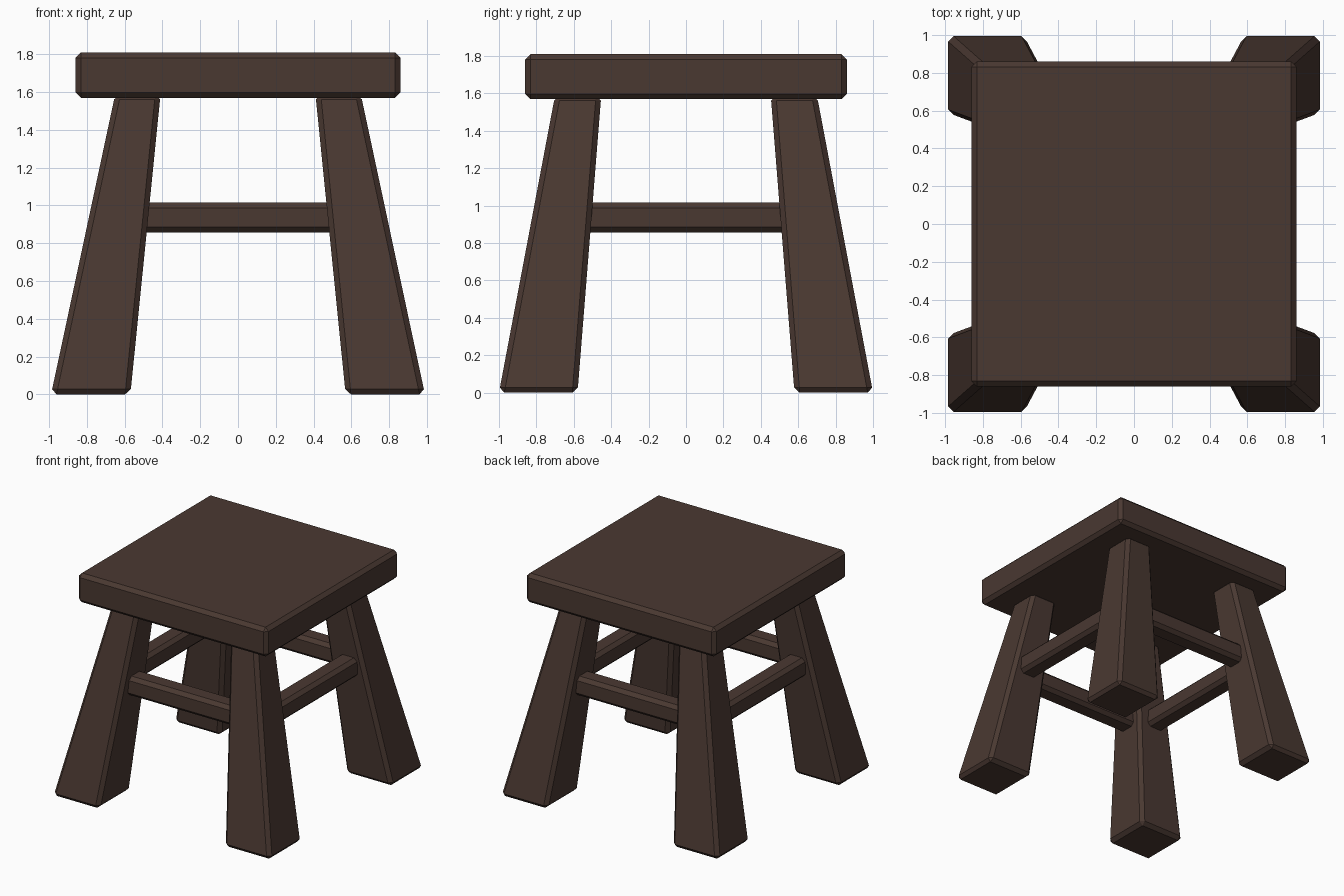
import bpy, bmesh

if "Cube" in bpy.data.objects:
    bpy.data.objects.remove(bpy.data.objects["Cube"])

wood = bpy.data.materials.new("dark_wood")
wood.diffuse_color = (0.068, 0.040, 0.031, 1)
wood.use_nodes = True
wood.node_tree.nodes["Principled BSDF"].inputs["Base Color"].default_value = wood.diffuse_color
BEVEL = 0.028


def tapered_block(name, low, high, z0, z1):
    """Chamfered block between two rectangles, each (x0, x1, y0, y1)."""
    bm = bmesh.new()
    bmesh.ops.create_cube(bm, size=2)
    for v in bm.verts:
        x0, x1, y0, y1 = low if v.co.z < 0 else high
        v.co = (x0 if v.co.x < 0 else x1,
                y0 if v.co.y < 0 else y1,
                z0 if v.co.z < 0 else z1)
    bmesh.ops.bevel(bm, geom=bm.edges[:], offset=BEVEL, segments=1,
                    affect='EDGES', profile=0.5)
    bmesh.ops.recalc_face_normals(bm, faces=bm.faces[:])
    mesh = bpy.data.meshes.new(name)
    bm.to_mesh(mesh)
    bm.free()
    mesh.materials.append(wood)
    obj = bpy.data.objects.new(name, mesh)
    bpy.context.collection.objects.link(obj)
    return obj


def span(sign, inner, outer):
    return tuple(sorted((sign * inner, sign * outer)))


# Seat slab
top = (-0.86, 0.86, -0.86, 0.86)
tapered_block("seat", top, top, 1.57, 1.81)

# Four splayed, tapering legs
for sy, depth in ((-1, "front"), (1, "back")):
    for sx, side in ((-1, "left"), (1, "right")):
        foot = span(sx, 0.57, 0.99) + span(sy, 0.58, 1.0)
        head = span(sx, 0.41, 0.65) + span(sy, 0.453, 0.70)
        tapered_block(f"{depth}_{side}_leg", foot, head, 0.0, 1.59)

# Stretcher rails running between the legs, ends buried in them
for s, depth, side in ((-1, "front", "left"), (1, "back", "right")):
    r = (-0.60, 0.60) + span(s, 0.58, 0.74)
    tapered_block(f"{depth}_rail", r, r, 0.857, 1.016)
    r = span(s, 0.57, 0.73) + (-0.62, 0.62)
    tapered_block(f"{side}_rail", r, r, 0.857, 1.016)
